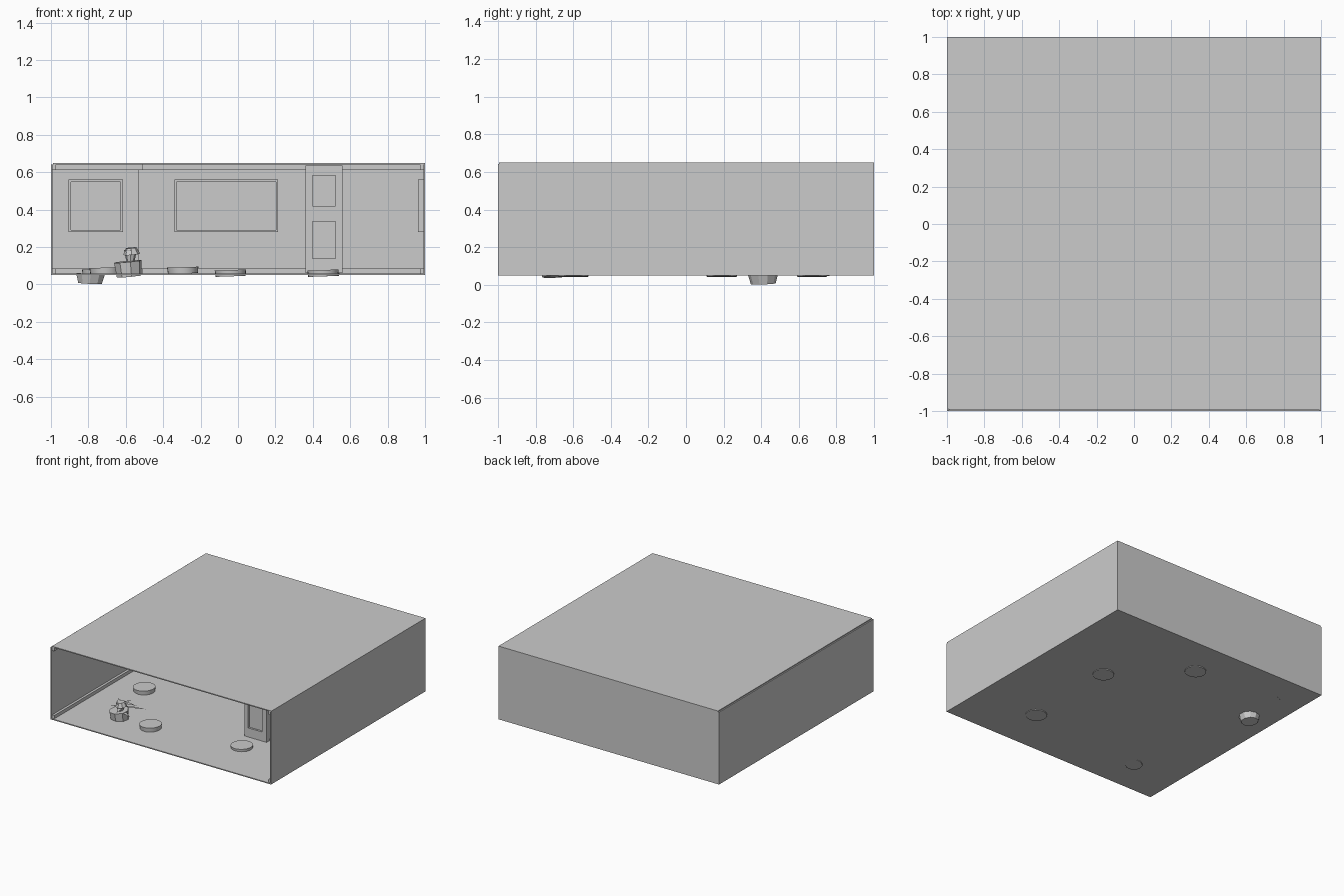
import bpy, bmesh, math
from mathutils import Vector

if "Cube" in bpy.data.objects:
    bpy.data.objects.remove(bpy.data.objects["Cube"])

Z0, Z1 = 0.05, 0.65   # floor underside and roof top
T = 0.008             # shell thickness


def make(name, bm):
    bmesh.ops.recalc_face_normals(bm, faces=bm.faces)
    me = bpy.data.meshes.new(name)
    bm.to_mesh(me)
    bm.free()
    ob = bpy.data.objects.new(name, me)
    bpy.context.collection.objects.link(ob)
    return ob


def add_box(bm, lo, hi):
    vs = bmesh.ops.create_cube(bm, size=1)['verts']
    lo, hi = Vector(lo), Vector(hi)
    for v in vs:
        v.co = (lo + hi) / 2 + v.co * (hi - lo)


def box(name, lo, hi):
    bm = bmesh.new()
    add_box(bm, lo, hi)
    return make(name, bm)


def frame(name, x0, x1, z0, z1, y, w=0.012, d=0.02):
    """Rectangular frame facing -y, its back at y."""
    bm = bmesh.new()
    for a, b, c, e in ((x0, x0 + w, z0, z1), (x1 - w, x1, z0, z1),
                       (x0 + w, x1 - w, z0, z0 + w), (x0 + w, x1 - w, z1 - w, z1)):
        add_box(bm, (a, y - d, c), (b, y, e))
    return make(name, bm)


def disc(name, x, y, z, r0, r1, h, sides=24, tilt=(0, 0, 0)):
    bm = bmesh.new()
    bmesh.ops.create_cone(bm, cap_ends=True, segments=sides, radius1=r0, radius2=r1, depth=h)
    ob = make(name, bm)
    ob.location = (x, y, z)
    ob.rotation_euler = [math.radians(a) for a in tilt]
    return ob


# Room shell, open at the front
box("floor", (-1, -1, Z0), (1, 1, Z0 + T))
box("ceiling", (-0.99, -0.995, Z1 - T), (1, 1, Z1))
box("left_wall", (-1, -1, Z0 + T), (-1 + T, 1, Z1 - T))
box("right_wall", (1 - T, -1, Z0 + T), (1, 1, Z1 - T))
box("back_wall", (-1 + T, 1 - T, Z0 + T), (1 - T, 1, Z1 - T))

# Stepped-forward section of the back wall
STEP = 0.88
box("back_wall_step", (-1 + T, STEP, Z0 + T), (-0.53, 1 - T, Z1 - T))

# Skirting and ceiling trim along each wall
for label, lo, hi in (("skirting", Z0 + T, 0.085), ("ceiling_trim", 0.612, Z1 - T)):
    box("left_" + label, (-1 + T, -0.99, lo), (-0.972, STEP, hi))
    box("right_" + label, (0.972, -0.99, lo), (1 - T, 1 - T, hi))
    box("step_" + label, (-0.972, STEP - 0.02, lo), (-0.51, STEP, hi))
    box("return_" + label, (-0.53, STEP, lo), (-0.51, 1 - T, hi))
    box("back_" + label, (-0.51, 0.97, lo), (0.972, 1 - T, hi))

# Windows
frame("left_window", -0.905, -0.615, 0.28, 0.56, STEP)
frame("back_window", -0.34, 0.215, 0.28, 0.56, 1 - T)
side = frame("side_window", -0.14, 0.14, 0.28, 0.56, 0, d=0.03)
side.rotation_euler.z = math.radians(-90)
side.location = (1 - T, 0.45, 0)

# Freestanding door: slab of rails and stiles with two recessed panels
DY = -0.43
bm = bmesh.new()
for x0, x1, z0, z1 in ((0.36, 0.395, 0.06, 0.635), (0.525, 0.56, 0.06, 0.635),
                       (0.395, 0.525, 0.06, 0.135), (0.395, 0.525, 0.34, 0.415),
                       (0.395, 0.525, 0.585, 0.635)):
    add_box(bm, (x0, DY, z0), (x1, DY + 0.04, z1))
make("door", bm)
for n, (a, b) in enumerate(((0.135, 0.34), (0.415, 0.585))):
    box(f"door_panel_{n}", (0.395, DY + 0.015, a), (0.525, DY + 0.025, b))
    frame(f"door_moulding_{n}", 0.39, 0.53, a - 0.005, b + 0.005, DY, 0.008, 0.006)

# Low round pads scattered on the floor
for n, (x, y, z) in enumerate(((0.455, -0.6, 0.06), (0.46, 0.19, 0.06), (-0.04, 0.67, 0.06),
                               (-0.75, 0.69, 0.066), (-0.71, -0.2, 0.073), (-0.295, -0.71, 0.075))):
    ob = disc(f"floor_pad_{n}", x, y, z, 0.08, 0.084, 0.034, tilt=(0, -2, 0))
    for p in ob.data.polygons:
        p.use_smooth = len(p.vertices) == 4
    ob.data.set_sharp_from_angle(angle=math.radians(30))

# Sunken pot and plant pot
disc("sunken_pot", -0.79, 0.41, 0.03, 0.066, 0.08, 0.05, 10, (2, 3, 0))
disc("plant_pot", -0.585, -0.7, 0.083, 0.068, 0.075, 0.08, 8, (2, -6, 10))
disc("plant_stem", -0.575, -0.7, 0.15, 0.02, 0.035, 0.07, 8)
disc("plant_crown", -0.57, -0.7, 0.178, 0.045, 0.03, 0.035, 8, (5, -5, 0))

# Thin pointed leaves
bm = bmesh.new()
for ang, length, z in ((0, 0.15, 0.198), (15, 0.2, 0.163), (-25, 0.14, 0.125), (70, 0.1, 0.18),
                       (140, 0.07, 0.19), (215, 0.07, 0.16), (290, 0.11, 0.15)):
    a = math.radians(ang)
    d, s = Vector((math.cos(a), math.sin(a), 0)), Vector((-math.sin(a), math.cos(a), 0))
    base = Vector((-0.575, -0.7, z))
    pts = (base, base + d * length * 0.4 + s * 0.016, base + d * length, base + d * length * 0.4 - s * 0.016)
    bm.faces.new([bm.verts.new(p) for p in pts])
make("plant_leaves", bm)
